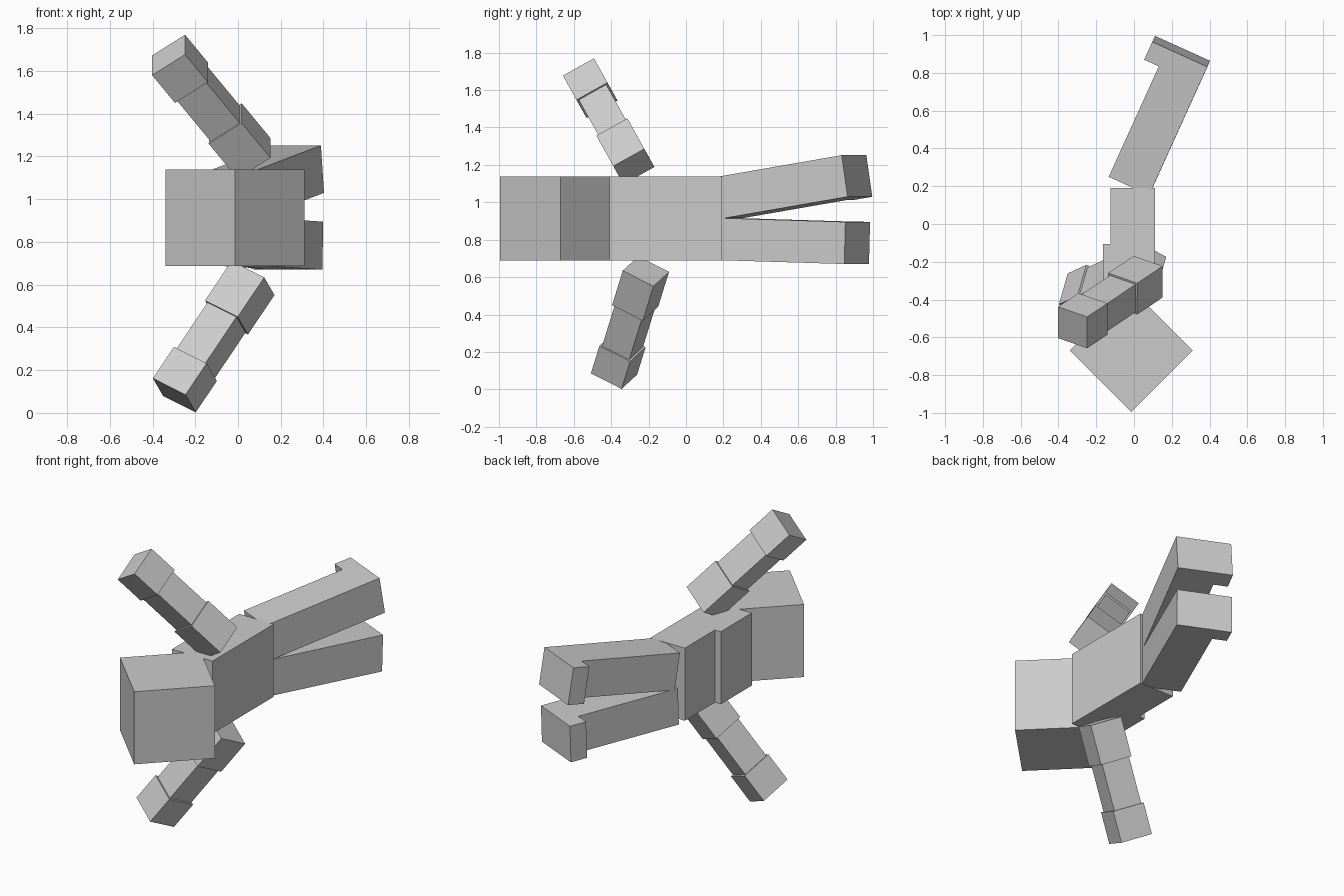
import bpy, bmesh
from math import radians, cos, sin
from mathutils import Vector, Matrix

if "Cube" in bpy.data.objects:
    bpy.data.objects.remove(bpy.data.objects["Cube"])


def prism(name, profile, h, matrix):
    """Extrude a flat profile from local z = 0 to h, then place it."""
    bm = bmesh.new()
    face = bm.faces.new([bm.verts.new((x, y, 0)) for x, y in profile])
    ext = bmesh.ops.extrude_face_region(bm, geom=[face])
    bmesh.ops.translate(bm, vec=(0, 0, h),
                        verts=[v for v in ext["geom"] if isinstance(v, bmesh.types.BMVert)])
    bmesh.ops.transform(bm, matrix=matrix, verts=bm.verts)
    bmesh.ops.recalc_face_normals(bm, faces=bm.faces)
    me = bpy.data.meshes.new(name)
    bm.to_mesh(me)
    bm.free()
    ob = bpy.data.objects.new(name, me)
    bpy.context.collection.objects.link(ob)
    return ob


def rect(sx, sy):
    return [(-sx/2, -sy/2), (sx/2, -sy/2), (sx/2, sy/2), (-sx/2, sy/2)]


def frame(x, y, z, origin):
    m = Matrix((x, y, z)).transposed().to_4x4()
    m.translation = origin
    return m


Z0, H = 0.688, 0.45

# Head, turned 45 degrees
prism("head", rect(0.46, 0.46), H,
      Matrix.Translation((-0.015, -0.67, Z0)) @ Matrix.Rotation(radians(45), 4, 'Z'))

# Torso with a raised chest block on one side, as one outline
prism("torso", [(0.112, 0.19), (-0.125, 0.19), (-0.125, -0.105),
                (-0.165, -0.105), (-0.165, -0.41), (0.112, -0.41)],
      H, Matrix.Translation((0, 0, Z0)))


# Legs: L-shaped outline with the foot at the end
def leg(name, corner, tilt):
    t = radians(tilt)
    d = Vector((0.413, 0.911, 0)).normalized()
    up = Vector((0, 0, 1))
    a = d * cos(t) + up * sin(t)
    u = up * cos(t) - d * sin(t)
    p = a.cross(u)
    outline = [(0, 0), (-0.755, 0), (-0.755, -0.235), (-0.105, -0.235),
               (-0.105, -0.32), (0, -0.32)]
    prism(name, outline, -0.225, frame(a, p, u, Vector(corner)))


leg("upper_leg", (0.388, 0.832, 1.252), 9)
leg("lower_leg", (0.398, 0.852, 0.895), -1.6)


# Arms: sleeve, thinner forearm, hand, measured back from the fingertip centre
def arm(name, tip, axis, side):
    a = Vector(axis).normalized()
    s = Vector(side)
    s = (s - a * s.dot(a)).normalized()
    m = frame(s, a.cross(s), a, Vector(tip))
    for part, start, length, w in (("sleeve", -0.683, 0.23, 0.19),
                                   ("forearm", -0.47, 0.31, 0.168),
                                   ("hand", -0.183, 0.183, 0.19)):
        prism(f"{name}_{part}", rect(w, w), length,
              m @ Matrix.Translation((0, 0, start)))


arm("upper_arm", (-0.325, -0.548, 1.675), (-0.585, -0.394, 0.708), (0, 0.873, 0.487))
arm("lower_arm", (-0.298, -0.385, 0.082), (-0.54, -0.25, -0.805), (-0.254, -0.863, 0.43))
